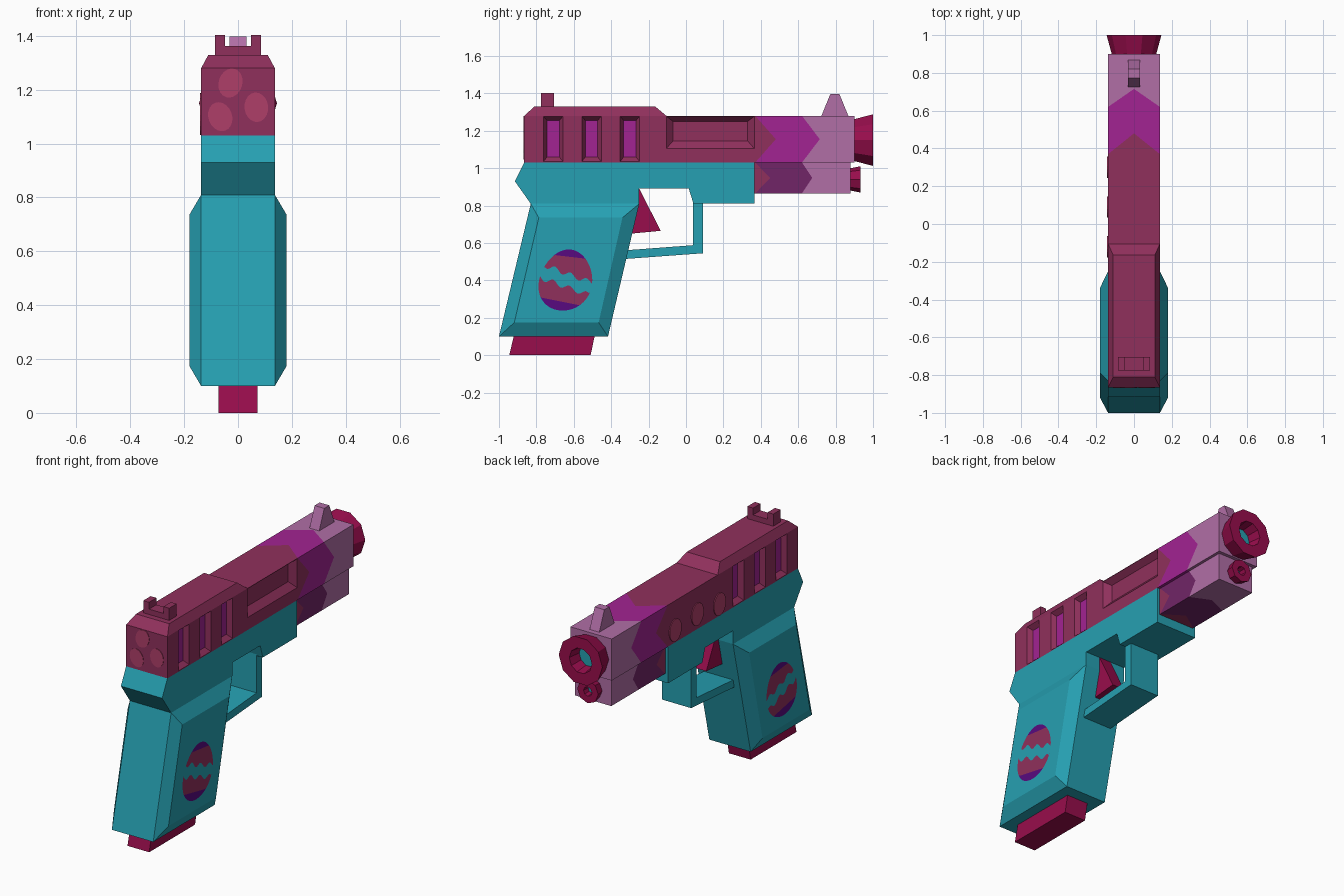
import bpy, bmesh, math

cube = bpy.data.objects.get("Cube")
if cube:
    bpy.data.objects.remove(cube, do_unlink=True)


def material(name, *rgb):
    lin = [((c / 255 + 0.055) / 1.055) ** 2.4 if c > 10 else c / 3295 for c in rgb]
    m = bpy.data.materials.new(name)
    m.use_nodes = True
    m.diffuse_color = (*lin, 1)
    m.node_tree.nodes["Principled BSDF"].inputs["Base Color"].default_value = (*lin, 1)
    return m


TEAL = material("teal", 38, 160, 178)
MAROON = material("maroon", 144, 48, 92)
ROSE = material("rose", 175, 62, 105)
PURPLE = material("purple", 162, 35, 146)
PLUM = material("plum", 113, 37, 103)
MAUVE = material("mauve", 177, 110, 166)
CRIMSON = material("crimson", 152, 13, 76)
INDIGO = material("indigo", 88, 10, 128)


def finish(name, bm, mats):
    me = bpy.data.meshes.new(name)
    bm.to_mesh(me)
    bm.free()
    for m in mats:
        me.materials.append(m)
    ob = bpy.data.objects.new(name, me)
    bpy.context.collection.objects.link(ob)
    return ob


def loft(name, rings, *mats):
    """Skin closed rings; mats gives one colour per section, the last also caps."""
    bm = bmesh.new()
    slots = list(dict.fromkeys(mats))
    pick = lambda i: slots.index(mats[min(i, len(mats) - 1)])
    vs = [[bm.verts.new(p) for p in r] for r in rings]
    n = len(rings[0])
    for i, (a, b) in enumerate(zip(vs, vs[1:])):
        for j in range(n):
            k = (j + 1) % n
            bm.faces.new((a[j], a[k], b[k], b[j])).material_index = pick(i)
    bm.faces.new(vs[0]).material_index = pick(0)
    bm.faces.new(vs[-1]).material_index = pick(len(rings))
    bmesh.ops.recalc_face_normals(bm, faces=bm.faces)
    return finish(name, bm, slots)


def at_x(x, pts):
    return [(x, y, z) for y, z in pts]


def prism(name, pts, w, mat, x=0):
    return loft(name, [at_x(x - w, pts), at_x(x + w, pts)], mat)


def rect(y0, y1, z0, z1):
    return [(y0, z0), (y1, z0), (y1, z1), (y0, z1)]


def chevron(w, z0, z1, y_corner, y_mid):
    """Rectangular ring with side midpoints pushed along y."""
    zm = (z0 + z1) / 2
    pts = [(-w, z0), (0, z0), (w, z0), (w, zm), (w, z1), (0, z1), (-w, z1), (-w, zm)]
    return [(x, y_mid if i % 2 else y_corner, z) for i, (x, z) in enumerate(pts)]


def circle(y, r, z, n=10):
    return [(r * math.cos(i * math.tau / n), y, z + r * math.sin(i * math.tau / n))
            for i in range(n)]


W = 0.137

# Slide with chevron colour bands
slide = loft("slide", [chevron(W, 1.03, 1.28, a, b) for a, b in
                       ((-0.865, -0.865), (0.37, 0.48), (0.62, 0.715), (0.9, 0.9))],
             MAROON, PURPLE, MAUVE)


# Slots on both sides and the long recess on the left
def pocket(side, outer, inner, depth):
    return loft("pocket_cutter", [at_x(side * (W + 0.02), outer), at_x(side * W, outer),
                                  at_x(side * (W - depth), inner)], MAROON)


cutters = [pocket(1, rect(-0.105, 0.365, 1.105, 1.277), rect(-0.07, 0.33, 1.145, 1.25), 0.035)]
for side in (1, -1):
    for i, y in enumerate((-0.71, -0.505, -0.3)):
        cutters.append(pocket(side, rect(y - 0.052, y + 0.052, 1.035, 1.277),
                              rect(y - 0.033, y + 0.033, 1.06, 1.255), 0.03))
        prism("slot_panel", rect(y - 0.033, y + 0.033, 1.06, 1.255), 0.002, PURPLE,
              side * (W - 0.029))
for c in cutters:
    c.hide_render = True
    mod = slide.modifiers.new("pocket", "BOOLEAN")
    mod.operation, mod.solver, mod.object = "DIFFERENCE", "EXACT", c
bpy.context.view_layer.update()
cut = bpy.data.meshes.new_from_object(
    slide.evaluated_get(bpy.context.evaluated_depsgraph_get()))
slide.modifiers.clear()
slide.data = cut
for c in cutters:
    bpy.data.objects.remove(c, do_unlink=True)

# Raised slide top
loft("slide_top", [[(-w, a, z), (w, a, z), (w, b, z), (-w, b, z)] for w, a, b, z in
                   ((W, -0.865, -0.105, 1.28), (0.11, -0.81, -0.165, 1.33))], MAROON)

# Sights
prism("rear_sight_base", rect(-0.775, -0.705, 1.325, 1.362), 0.085, MAROON)
for s in (1, -1):
    prism("rear_sight_post", rect(-0.775, -0.705, 1.325, 1.403), 0.019, MAROON, s * 0.067)
prism("front_sight", [(0.722, 1.275), (0.87, 1.275), (0.82, 1.397), (0.772, 1.397)], 0.032, MAUVE)

# Rail under the slide
loft("rail", [chevron(0.12, 0.865, 1.03, a, b) for a, b in
              ((0.36, 0.36), (0.37, 0.45), (0.62, 0.675), (0.88, 0.88))],
     MAROON, PLUM, MAUVE)

# Muzzle and guide rod, hollow with a teal floor
loft("muzzle", [circle(y, r, 1.15) for y, r in
                ((0.89, 0.115), (1.0, 0.145), (1.0, 0.075), (0.92, 0.065))],
     CRIMSON, CRIMSON, CRIMSON, TEAL)
loft("guide_rod", [circle(y, r, 0.94, 8) for y, r in
                   ((0.87, 0.058), (0.932, 0.07), (0.932, 0.028), (0.89, 0.026))],
     CRIMSON, CRIMSON, CRIMSON, TEAL)

# Frame, grip, magazine, trigger and guard
prism("frame", [(-0.865, 1.03), (-0.915, 0.93), (-0.83, 0.81), (-0.25, 0.81), (-0.25, 0.89),
                (0.015, 0.89), (0.04, 0.81), (0.365, 0.81), (0.365, 1.03)], W, TEAL)
core = [(-0.83, 0.81), (-0.25, 0.81), (-0.417, 0.1), (-1.0, 0.1)]
panel = [(-0.787, 0.735), (-0.34, 0.735), (-0.467, 0.175), (-0.918, 0.175)]
loft("grip", [at_x(-0.181, panel), at_x(-W, core), at_x(W, core), at_x(0.181, panel)], TEAL)
prism("magazine", [(-0.92, 0.105), (-0.488, 0.105), (-0.51, 0), (-0.945, 0)], 0.072, CRIMSON)
prism("trigger", [(-0.25, 0.89), (-0.135, 0.665), (-0.295, 0.65)], 0.04, CRIMSON)
prism("trigger_guard", [(0.037, 0.82), (0.09, 0.82), (0.09, 0.545), (-0.32, 0.515),
                        (-0.31, 0.562), (0.037, 0.588)], 0.097, TEAL)


# Painted spots on the slide's back and right side
def oval(a, b, tilt=0.25):
    for i in range(20):
        t = i * math.tau / 20
        u, v = a * math.cos(t), b * math.sin(t)
        yield u * math.cos(tilt) + v * math.sin(tilt), v * math.cos(tilt) - u * math.sin(tilt)


for x, z, tilt in ((-0.028, 1.225, 0.3), (-0.066, 1.1, -0.35), (0.068, 1.135, -0.1)):
    loft("back_spot", [[(x + u, y, z + v) for u, v in oval(0.044, 0.055, tilt)]
                       for y in (-0.863, -0.868)], ROSE)
for y, z in ((-0.12, 1.1), (0.09, 1.12), (0.3, 1.105)):
    loft("side_spot", [[(x, y + u, z + v) for u, v in oval(0.057, 0.068, 0.1)]
                       for x in (-0.135, -0.142)], ROSE)


# Painted egg on each grip panel, banded with wavy stripes
def egg(side):
    bm = bmesh.new()
    columns, count = [], 32
    for i in range(count + 1):
        u = -math.cos(math.pi * i / count)
        h = 0.163 * math.sqrt(max(0, 1 - u * u)) + 0.0005
        wave = 0.014 * math.sin(u * 10)
        levels = (-1, -0.118 - 0.03 * u, -0.035 - 0.05 * u + wave,
                  0.035 - 0.05 * u + wave, 0.125 - 0.015 * u, 1)
        col = []
        for v in levels:
            v = max(-h, min(h, v))
            y = -0.643 + u * (0.142 - 0.1 * v) + 0.1 * v
            col.append(bm.verts.new((side * 0.184, y, 0.402 + v)))
        columns.append(col)
    for a, b in zip(columns, columns[1:]):
        for k, index in enumerate((0, 1, 2, 1, 0)):
            if (a[k + 1].co - a[k].co).length + (b[k + 1].co - b[k].co).length < 1e-5:
                continue
            f = bm.faces.new((a[k], b[k], b[k + 1], a[k + 1]))
            f.material_index = index
            f.normal_update()
            if f.normal.x * side < 0:
                f.normal_flip()
    bmesh.ops.remove_doubles(bm, verts=bm.verts, dist=1e-5)
    finish("grip_egg", bm, (INDIGO, MAROON, TEAL))


for s in (1, -1):
    egg(s)
